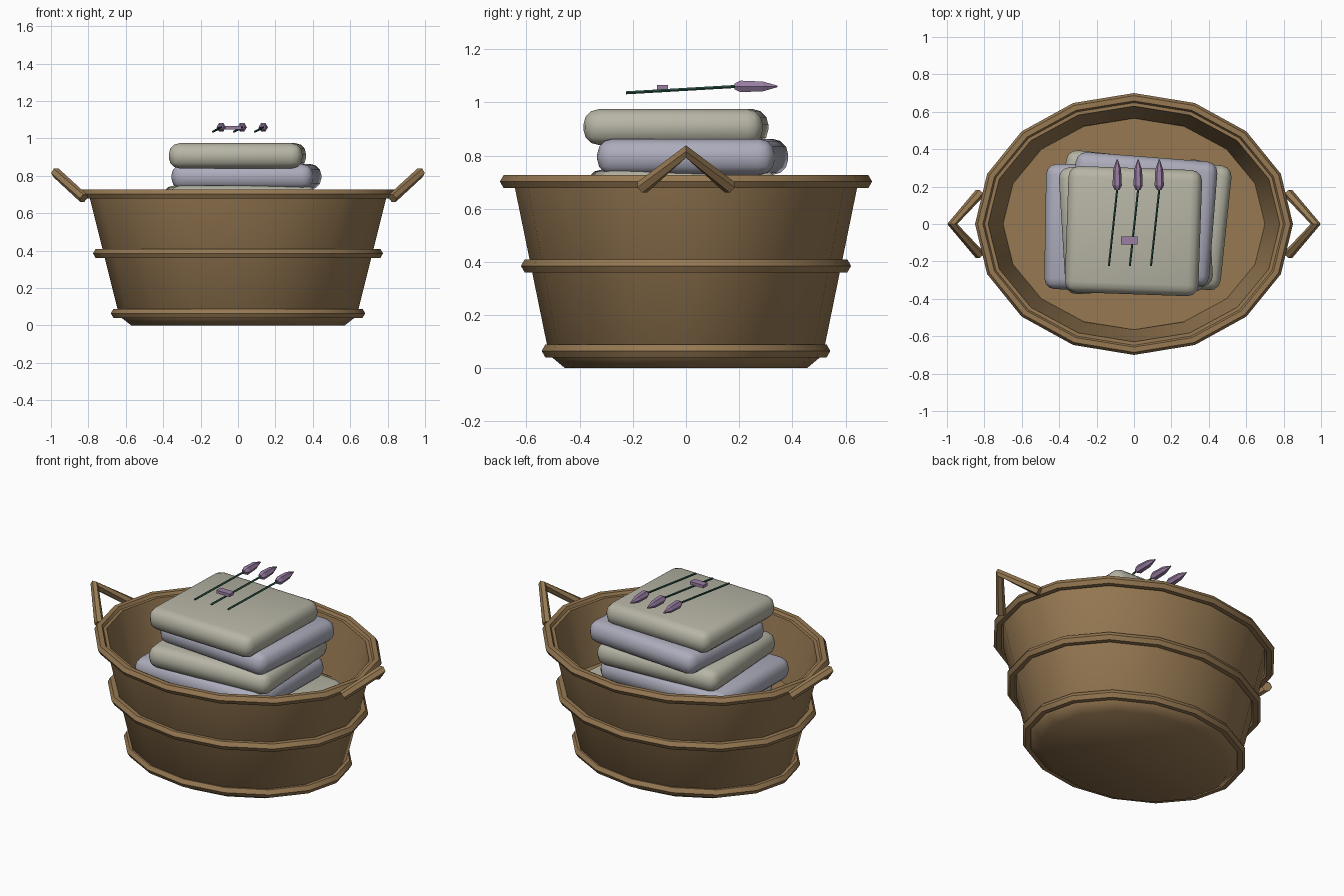
import bpy, bmesh, math
from mathutils import Vector, Matrix

if "Cube" in bpy.data.objects:
    bpy.data.objects.remove(bpy.data.objects["Cube"])


def mat(name, rgb):
    m = bpy.data.materials.new(name)
    m.diffuse_color = (*rgb, 1)
    m.use_nodes = True
    m.node_tree.nodes["Principled BSDF"].inputs["Base Color"].default_value = m.diffuse_color
    return m


WICKER = mat("wicker_brown", (0.305, 0.19, 0.085))
CREAM = mat("cream_cloth", (0.47, 0.46, 0.375))
BLUE = mat("blue_grey_cloth", (0.41, 0.41, 0.50))
PURPLE = mat("lavender_purple", (0.32, 0.21, 0.37))
GREEN = mat("stem_green", (0.025, 0.10, 0.065))


def finish(name, bm, material, angle=None):
    bmesh.ops.recalc_face_normals(bm, faces=bm.faces)
    me = bpy.data.meshes.new(name)
    bm.to_mesh(me)
    bm.free()
    me.materials.append(material)
    ob = bpy.data.objects.new(name, me)
    bpy.context.collection.objects.link(ob)
    if angle is not None:
        bpy.ops.object.select_all(action='DESELECT')
        ob.select_set(True)
        bpy.context.view_layer.objects.active = ob
        bpy.ops.object.shade_smooth_by_angle(angle=math.radians(angle))
    return ob


def loft(name, rings, material, angle=None, closed=False):
    """Skin a list of equal-sized vertex rings; cap the ends unless closed."""
    bm = bmesh.new()
    vs = [[bm.verts.new(p) for p in r] for r in rings]
    n = len(vs[0])
    for a in range(len(vs) if closed else len(vs) - 1):
        r, s = vs[a], vs[(a + 1) % len(vs)]
        for i in range(n):
            j = (i + 1) % n
            bm.faces.new((r[i], r[j], s[j], s[i]))
    if not closed:
        bm.faces.new(vs[0])
        bm.faces.new(vs[-1])
    return finish(name, bm, material, angle)


def oval(rx, ry, z, n=16):
    return [(rx * math.cos(2 * math.pi * i / n), ry * math.sin(2 * math.pi * i / n), z) for i in range(n)]


def tube(name, path, radii, material, sides=6, angle=None):
    """Round bar along a path, mitred at the bends."""
    pts = [Vector(p) for p in path]
    rings = []
    for i, p in enumerate(pts):
        t = (pts[min(i + 1, len(pts) - 1)] - pts[max(i - 1, 0)]).normalized()
        u = t.cross(Vector((0, 0, 1))).normalized()
        w = u.cross(t)
        rings.append([p + radii[i] * (u * math.cos(2 * math.pi * k / sides) + w * math.sin(2 * math.pi * k / sides))
                      for k in range(sides)])
    return loft(name, rings, material, angle)


# basket body: outside wall, lip, inside wall, raised inner floor
profile = [(0.57, 0.455, 0.0), (0.635, 0.515, 0.05), (0.80, 0.65, 0.71),
           (0.78, 0.63, 0.71), (0.70, 0.565, 0.37)]
loft("basket_body", [oval(*p) for p in profile], WICKER, 60)

# bands and rim
for name, rx, ry, z in (("lower_band", 0.652, 0.515, 0.065),
                        ("middle_band", 0.747, 0.593, 0.385),
                        ("rim", 0.822, 0.672, 0.702)):
    r = 0.028
    sect = [(r * math.cos(k * math.pi / 3), r * math.sin(k * math.pi / 3)) for k in range(6)]
    loft(name, [oval(rx + a, ry + a, z + b) for a, b in sect], WICKER, 40, closed=True)

# handles
for side, s in (("left", -1), ("right", 1)):
    tube(side + "_handle", [(s * 0.825, -0.165, 0.68), (s * 0.972, 0, 0.815), (s * 0.825, 0.165, 0.68)],
         [0.027] * 3, WICKER, 6, 40)

# folded towels, bottom to top: centre, size, turn
towels = [(0.05, 0.02, 0.45, 0.89, 0.67, -6, CREAM),
          (-0.045, -0.02, 0.565, 0.86, 0.67, -1, BLUE),
          (0.01, -0.015, 0.68, 0.79, 0.68, 3.5, CREAM),
          (0.045, 0.025, 0.795, 0.76, 0.67, -4.5, BLUE),
          (-0.003, -0.038, 0.907, 0.715, 0.675, -2, CREAM)]
for i, (x, y, z, w, d, turn, m) in enumerate(towels):
    bm = bmesh.new()
    bmesh.ops.create_cube(bm, size=1, matrix=Matrix.Diagonal((w, d, 0.135, 1)))
    bmesh.ops.bevel(bm, geom=bm.edges[:], offset=0.058, segments=3, profile=0.5, affect='EDGES')
    bm.transform(Matrix.Translation((x, y, z)) @ Matrix.Rotation(math.radians(turn), 4, 'Z'))
    finish(f"towel_{i + 1}", bm, m, 40)

# lavender sprigs
for i, x in enumerate((-0.09, 0.022, 0.135)):
    tube(f"lavender_stem_{i + 1}", [(x - 0.045, -0.225, 1.036), (x, 0.19, 1.06)], [0.006] * 2, GREEN, 5)
    tube(f"lavender_bloom_{i + 1}", [(x, 0.183, 1.06), (x, 0.205, 1.06), (x, 0.29, 1.06), (x, 0.345, 1.06)],
         [0.013, 0.025, 0.021, 0.003], PURPLE, 6)

# ribbon tie
bm = bmesh.new()
bmesh.ops.create_cube(bm, size=1, matrix=Matrix.Translation((-0.025, -0.088, 1.057)) @ Matrix.Diagonal((0.09, 0.042, 0.018, 1)))
finish("ribbon_tie", bm, PURPLE)
